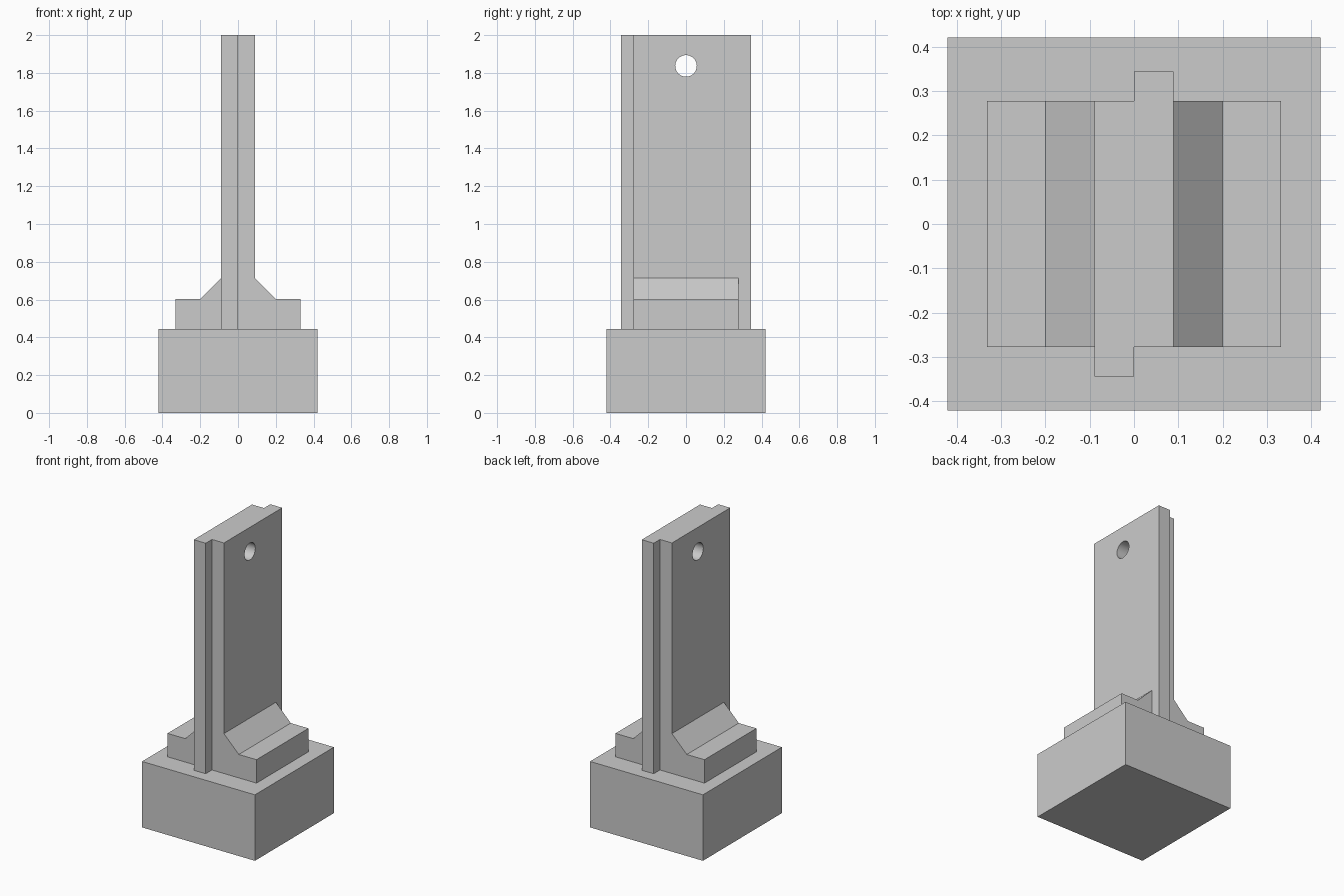
import bpy
import bmesh
from mathutils import Matrix, Vector

cube = bpy.data.objects.get("Cube")
if cube:
    bpy.data.objects.remove(cube, do_unlink=True)

GREY = (0.6, 0.6, 0.6, 1.0)
grey = bpy.data.materials.new("light_grey")
grey.use_nodes = True
grey.diffuse_color = GREY
grey.node_tree.nodes["Principled BSDF"].inputs["Base Color"].default_value = GREY


def extrude_profile(name, points, direction):
    """Closed prism from a planar outline swept along a direction."""
    bm = bmesh.new()
    face = bm.faces.new([bm.verts.new(p) for p in points])
    swept = bmesh.ops.extrude_face_region(bm, geom=[face])["geom"]
    verts = [v for v in swept if isinstance(v, bmesh.types.BMVert)]
    bmesh.ops.translate(bm, verts=verts, vec=Vector(direction))
    bmesh.ops.recalc_face_normals(bm, faces=bm.faces)
    mesh = bpy.data.meshes.new(name)
    bm.to_mesh(mesh)
    bm.free()
    mesh.materials.append(grey)
    obj = bpy.data.objects.new(name, mesh)
    bpy.context.collection.objects.link(obj)
    return obj


BASE, BASE_TOP, TOP = 0.421, 0.445, 2.0
HALF_T, INNER, OUTER = 0.089, 0.277, 0.344

# Square base block
corners = [(-BASE, -BASE, 0), (BASE, -BASE, 0), (BASE, BASE, 0), (-BASE, BASE, 0)]
extrude_profile("base_block", corners, (0, 0, BASE_TOP))

# Upright blade: two offset halves sharing one stepped outline
half = [(-HALF_T, INNER), (-HALF_T, -OUTER), (0, -OUTER), (0, -INNER)]
outline = half + [(-x, -y) for x, y in half]
blade = extrude_profile("upright_blade", [(x, y, BASE_TOP) for x, y in outline],
                        (0, 0, TOP - BASE_TOP))

# Stepped, sloped foot on each side of the blade
foot = [(HALF_T, BASE_TOP), (0.332, BASE_TOP), (0.332, 0.603),
        (0.2, 0.603), (HALF_T, 0.714)]
for side, name in ((1, "left_foot"), (-1, "right_foot")):
    extrude_profile(name, [(side * x, -INNER, z) for x, z in foot],
                    (0, 2 * INNER, 0))

# Round hole through the blade
bm = bmesh.new()
bmesh.ops.create_cone(bm, cap_ends=True, segments=48, radius1=0.057, radius2=0.057,
                      depth=0.6, matrix=Matrix.Translation((0, 0, 1.837))
                      @ Matrix.Rotation(1.5707963, 4, "Y"))
mesh = bpy.data.meshes.new("hole_cutter")
bm.to_mesh(mesh)
bm.free()
mesh.materials.append(grey)
cutter = bpy.data.objects.new("hole_cutter", mesh)
bpy.context.collection.objects.link(cutter)
cutter.hide_render = True

cut = blade.modifiers.new("hole", "BOOLEAN")
cut.operation = "DIFFERENCE"
cut.solver = "EXACT"
cut.object = cutter
bpy.ops.object.select_all(action="DESELECT")
blade.select_set(True)
bpy.context.view_layer.objects.active = blade
bpy.ops.object.modifier_apply(modifier=cut.name)
bpy.data.objects.remove(cutter, do_unlink=True)
bpy.ops.object.shade_smooth_by_angle(angle=0.5)
